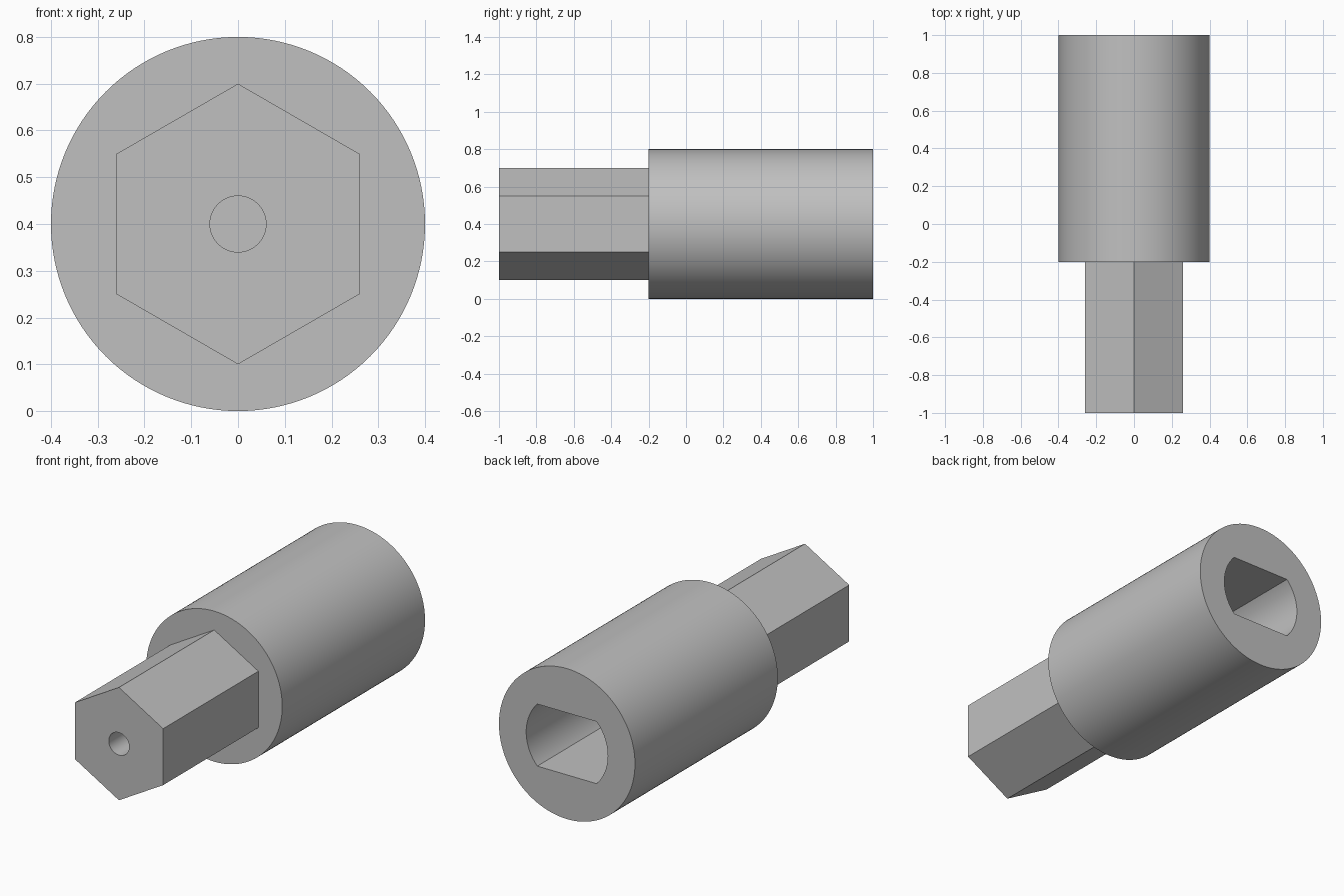
import bpy
import bmesh
from math import sin, cos, asin, pi, radians

cube = bpy.data.objects.get("Cube")
if cube:
    bpy.data.objects.remove(cube, do_unlink=True)

AXIS_Z = 0.4  # height of the common axis

grey = bpy.data.materials.new("plain_grey")
grey.use_nodes = True
colour = (0.53, 0.53, 0.53, 1)
grey.diffuse_color = colour
grey.node_tree.nodes["Principled BSDF"].inputs["Base Color"].default_value = colour


def ring(radius, sides):
    """Regular polygon with one corner pointing up."""
    return [(radius * sin(2 * pi * i / sides), radius * cos(2 * pi * i / sides))
            for i in range(sides)]


def double_d(radius, half_flat, steps=32):
    """Circle cut by a flat above and a flat below."""
    limit = asin(half_flat / radius)
    arc = [-limit + 2 * limit * i / steps for i in range(steps + 1)]
    return [(side * radius * cos(a), side * radius * sin(a))
            for side in (1, -1) for a in arc]


def prism(name, profile, y_start, y_end):
    """Extrude an x-z profile along y."""
    bm = bmesh.new()
    face = bm.faces.new([bm.verts.new((x, y_start, z + AXIS_Z)) for x, z in profile])
    new = bmesh.ops.extrude_face_region(bm, geom=[face])["geom"]
    verts = [v for v in new if isinstance(v, bmesh.types.BMVert)]
    bmesh.ops.translate(bm, verts=verts, vec=(0, y_end - y_start, 0))
    bmesh.ops.recalc_face_normals(bm, faces=bm.faces)
    mesh = bpy.data.meshes.new(name)
    bm.to_mesh(mesh)
    bm.free()
    mesh.materials.append(grey)
    obj = bpy.data.objects.new(name, mesh)
    bpy.context.collection.objects.link(obj)
    return obj


def combine(target, tool, operation):
    """Apply a boolean and discard the tool."""
    bpy.context.view_layer.objects.active = target
    mod = target.modifiers.new(operation, "BOOLEAN")
    mod.operation = operation
    mod.solver = "EXACT"
    mod.object = tool
    bpy.ops.object.modifier_apply(modifier=mod.name)
    bpy.data.objects.remove(tool, do_unlink=True)


# Round body with hexagonal shank
adapter = prism("shaft_adapter", ring(0.4, 128), -0.2, 1)
combine(adapter, prism("hex_shank", ring(0.3, 6), -1, -0.1), "UNION")

# Flat-sided socket in the back, small round hole in the front
combine(adapter, prism("socket_cutter", double_d(0.24, 0.165), 0, 1.1), "DIFFERENCE")
combine(adapter, prism("pilot_cutter", ring(0.06, 48), -1.1, -0.4), "DIFFERENCE")

# Smooth round walls, crisp edges
bpy.ops.object.select_all(action="DESELECT")
adapter.select_set(True)
bpy.context.view_layer.objects.active = adapter
bpy.ops.object.shade_smooth_by_angle(angle=radians(25))
